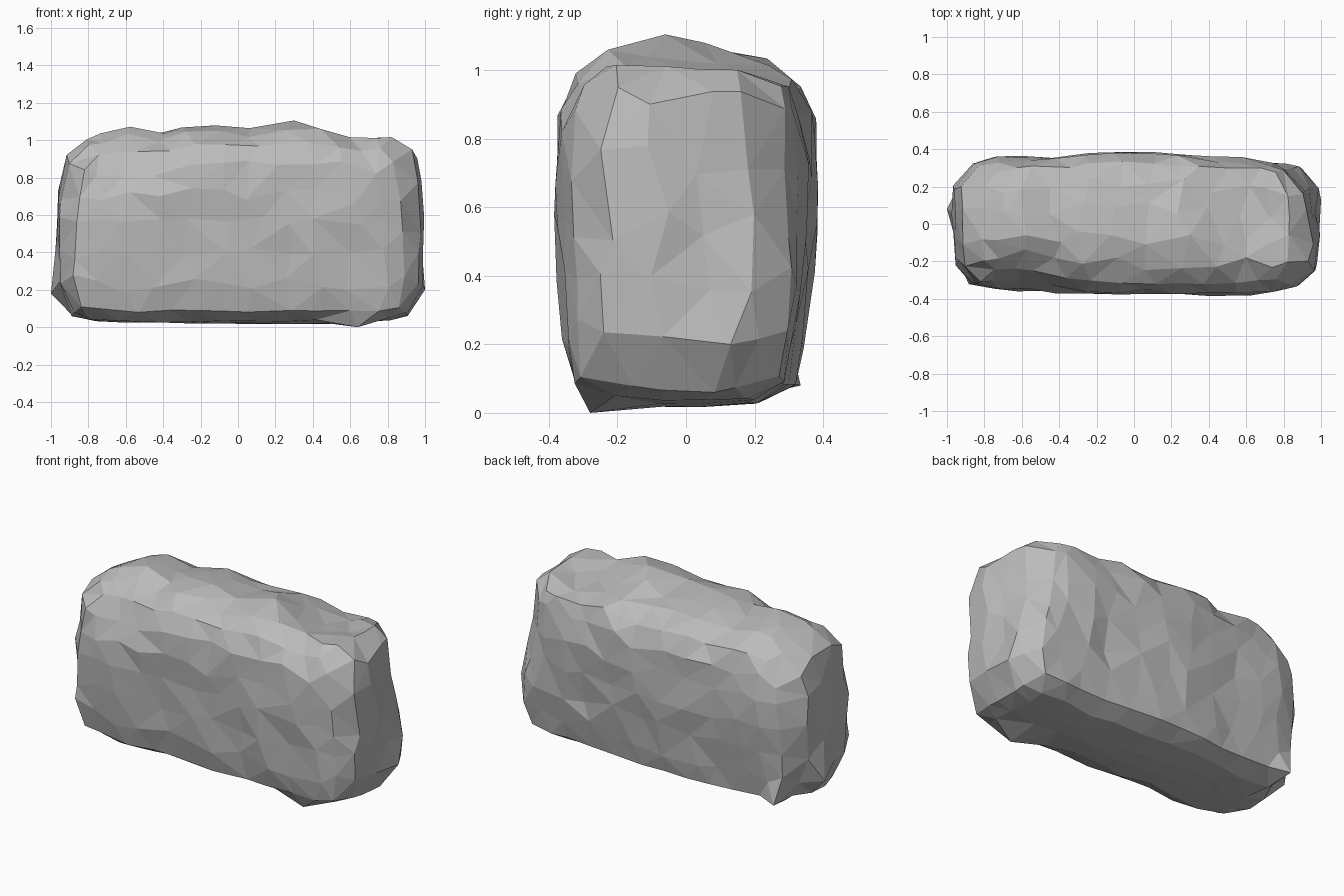
import bpy, bmesh, random
from mathutils import Vector

random.seed(5)
cube = bpy.data.objects.get("Cube")
if cube:
    bpy.data.objects.remove(cube, do_unlink=True)

MID = 0.55
# Outline profiles along the length: crest height, front depth, back depth
CREST = [(-1, 1.08), (-.63, 1.09), (-.4, 1.05), (-.25, 1.09), (.1, 1.065), (.35, 1.105), (.65, 1.06), (1, 1.11)]
FRONT = [(-1, .37), (-.6, .355), (.4, .38), (1, .375)]
BACK = [(-1, .37), (-.4, .355), (-.2, .385), (.1, .385), (.5, .345), (.7, .36), (1, .35)]
# Local swells and dents: centre, radius, push
BUMPS = [((-.95, .22, .13), .17, (.06, 0, 0)),
         ((-.6, -.3, 1.0), .28, (0, .06, -.04)),
         ((.93, .28, .68), .3, (-.05, -.02, 0)),
         ((.83, .25, .93), .22, (0, 0, .04)),
         ((.83, -.22, .96), .2, (0, 0, .02)),
         ((.55, .06, 1.03), .28, (0, 0, -.07))]
# Single points that stick out furthest
SPURS = [(.64, -.28, 0), (-1, .08, .18), (1, .13, .2), (.3, -.06, 1.105),
         (.4, -.385, .58), (.1, .385, .67), (-.83, .335, .08)]


def lerp_profile(points, t):
    for (a, va), (b, vb) in zip(points, points[1:]):
        if t <= b:
            return va + (vb - va) * max(0, (t - a) / (b - a))
    return points[-1][1]


def shape(p):
    """Round a unit box point, then place it within the outline profiles."""
    n = 6.2 - 1.7 * p.z
    p = p / sum(abs(c) ** n for c in p) ** (1 / n)
    back = p.y > 0
    y = p.y * lerp_profile(BACK if back else FRONT, p.x)
    # The top falls away from its ridge, more towards the back
    crest = lerp_profile(CREST, p.x) - (.16 if back else .12) * abs(y + .06)
    base = .02 + .2 * y * y
    z = MID + p.z * (crest - MID if p.z > 0 else MID - base)
    taper = 1 - (.11 if back else .07) * min(1, max(0, (.6 - z) / .4))
    end = .985 - .02 * max(0, p.z) - (.02 if p.x < 0 else 0)
    q = Vector((p.x * end, y * taper, z))
    for centre, radius, push in BUMPS:
        d = (q - Vector(centre)).length / radius
        if d < 1:
            q += Vector(push) * (1 - d * d)
    return q


# Subdivided box as the base of the boulder
bm = bmesh.new()
cells = (11, 5, 6)
lookup = {}


def grid_vert(index):
    if index not in lookup:
        # Slide points along the surface so the facets are irregular
        co = []
        for i, n in zip(index, cells):
            slide = random.uniform(-.27, .27) if 0 < i < n else 0
            co.append(2 * (i + slide) / n - 1)
        lookup[index] = bm.verts.new(co)
    return lookup[index]


for axis in range(3):
    u, v = (axis + 1) % 3, (axis + 2) % 3
    for side in (0, cells[axis]):
        for i in range(cells[u]):
            for j in range(cells[v]):
                ring = []
                for a, b in ((0, 0), (1, 0), (1, 1), (0, 1)):
                    index = [0, 0, 0]
                    index[axis], index[u], index[v] = side, i + a, j + b
                    ring.append(grid_vert(tuple(index)))
                bm.faces.new(ring if side else ring[::-1])

# Mould the outline, then chip it along the normals
for vert in bm.verts:
    vert.co = shape(vert.co)
bm.normal_update()
for vert, normal in [(v, v.normal.copy()) for v in bm.verts]:
    rough = .005 if normal.z < -.8 else .013
    vert.co += normal * random.uniform(-rough, rough)

# Pull the nearest point out to each spur
for spur in SPURS:
    target = Vector(spur)
    min(bm.verts, key=lambda v: (v.co - target).length).co = target

# Split into flat triangular facets
bmesh.ops.triangulate(bm, faces=bm.faces[:], quad_method='SHORT_EDGE')
bmesh.ops.recalc_face_normals(bm, faces=bm.faces)

mesh = bpy.data.meshes.new("boulder")
bm.to_mesh(mesh)
bm.free()
boulder = bpy.data.objects.new("boulder", mesh)
bpy.context.scene.collection.objects.link(boulder)

# Plain grey stone
stone = bpy.data.materials.new("grey_stone")
stone.use_nodes = True
grey = (.5, .5, .5, 1)
stone.diffuse_color = grey
stone.node_tree.nodes["Principled BSDF"].inputs["Base Color"].default_value = grey
mesh.materials.append(stone)
